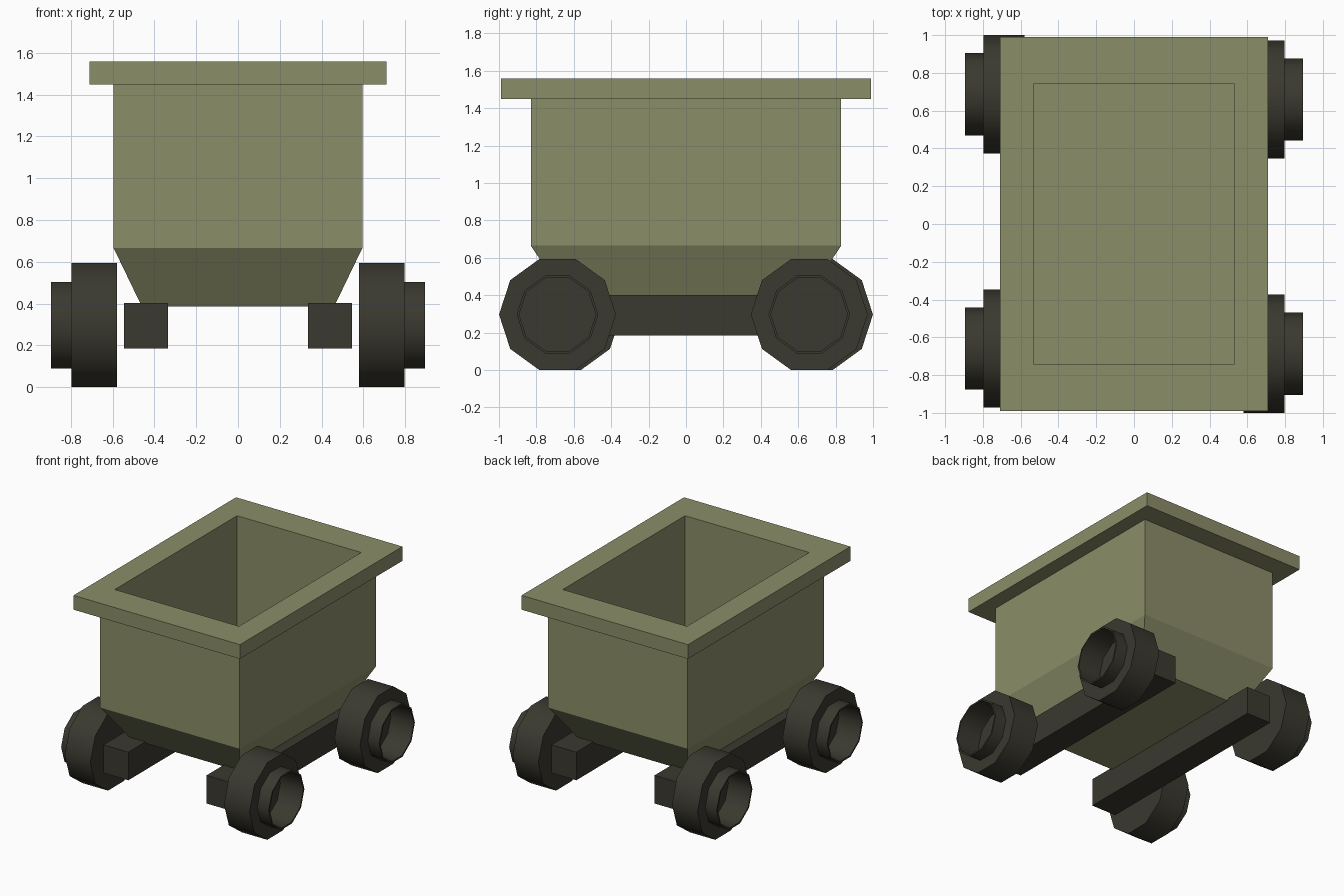
import bpy, bmesh
from math import cos, sin, pi, radians

if "Cube" in bpy.data.objects:
    bpy.data.objects.remove(bpy.data.objects["Cube"])


def material(name, rgb):
    m = bpy.data.materials.new(name)
    m.diffuse_color = (*rgb, 1)
    m.use_nodes = True
    m.node_tree.nodes["Principled BSDF"].inputs["Base Color"].default_value = m.diffuse_color
    return m


OLIVE = material("olive_paint", (0.26, 0.27, 0.14))
DARK = material("dark_iron", (0.043, 0.041, 0.029))


def loft(name, rings, mat, smooth=False):
    """Skin a stack of equal-length closed rings and cap both ends."""
    bm = bmesh.new()
    loops = [[bm.verts.new(p) for p in ring] for ring in rings]
    for a, b in zip(loops, loops[1:]):
        for i in range(len(a)):
            j = (i + 1) % len(a)
            bm.faces.new((a[i], a[j], b[j], b[i]))
    bm.faces.new(loops[0])
    bm.faces.new(loops[-1])
    bmesh.ops.recalc_face_normals(bm, faces=bm.faces)
    mesh = bpy.data.meshes.new(name)
    bm.to_mesh(mesh)
    bm.free()
    mesh.materials.append(mat)
    if smooth:
        mesh.shade_smooth()
        mesh.set_sharp_from_angle(angle=radians(45))
    obj = bpy.data.objects.new(name, mesh)
    bpy.context.collection.objects.link(obj)
    return obj


def rect(hx, hy, z, cx=0):
    return [(cx + sx * hx, sy * hy, z) for sx, sy in ((-1, -1), (1, -1), (1, 1), (-1, 1))]


# Hollow bin: tapered bottom, straight walls, overhanging rim, inner cavity
loft("cart_bin", [rect(*s) for s in (
    (0.46, 0.64, 0.385), (0.595, 0.83, 0.665), (0.595, 0.83, 1.45),
    (0.71, 0.99, 1.45), (0.71, 0.99, 1.56),
    (0.53, 0.745, 1.56), (0.53, 0.745, 0.58))], OLIVE)

# Chassis rails
for side, label in ((-1, "left"), (1, "right")):
    loft(f"{label}_rail", [rect(0.106, 0.86, z, side * 0.44) for z in (0.185, 0.402)], DARK)

# Ten-sided wheels with a recessed hub: (radius, distance from centre line)
PROFILE = ((0.3125, 0.58), (0.3125, 0.798), (0.218, 0.798),
           (0.218, 0.895), (0.205, 0.895), (0.205, 0.70))


def wheel(name, side, y):
    rings = [[(side * x, y + r * cos(k * pi / 5), 0.297 + r * sin(k * pi / 5))
              for k in range(10)] for r, x in PROFILE]
    loft(name, rings, DARK, smooth=True)


# Wheel pairs are slightly staggered from side to side
for side, label in ((-1, "left"), (1, "right")):
    wheel(f"{label}_front_wheel", side, -0.673 - side * 0.014)
    wheel(f"{label}_back_wheel", side, 0.673 - side * 0.014)
